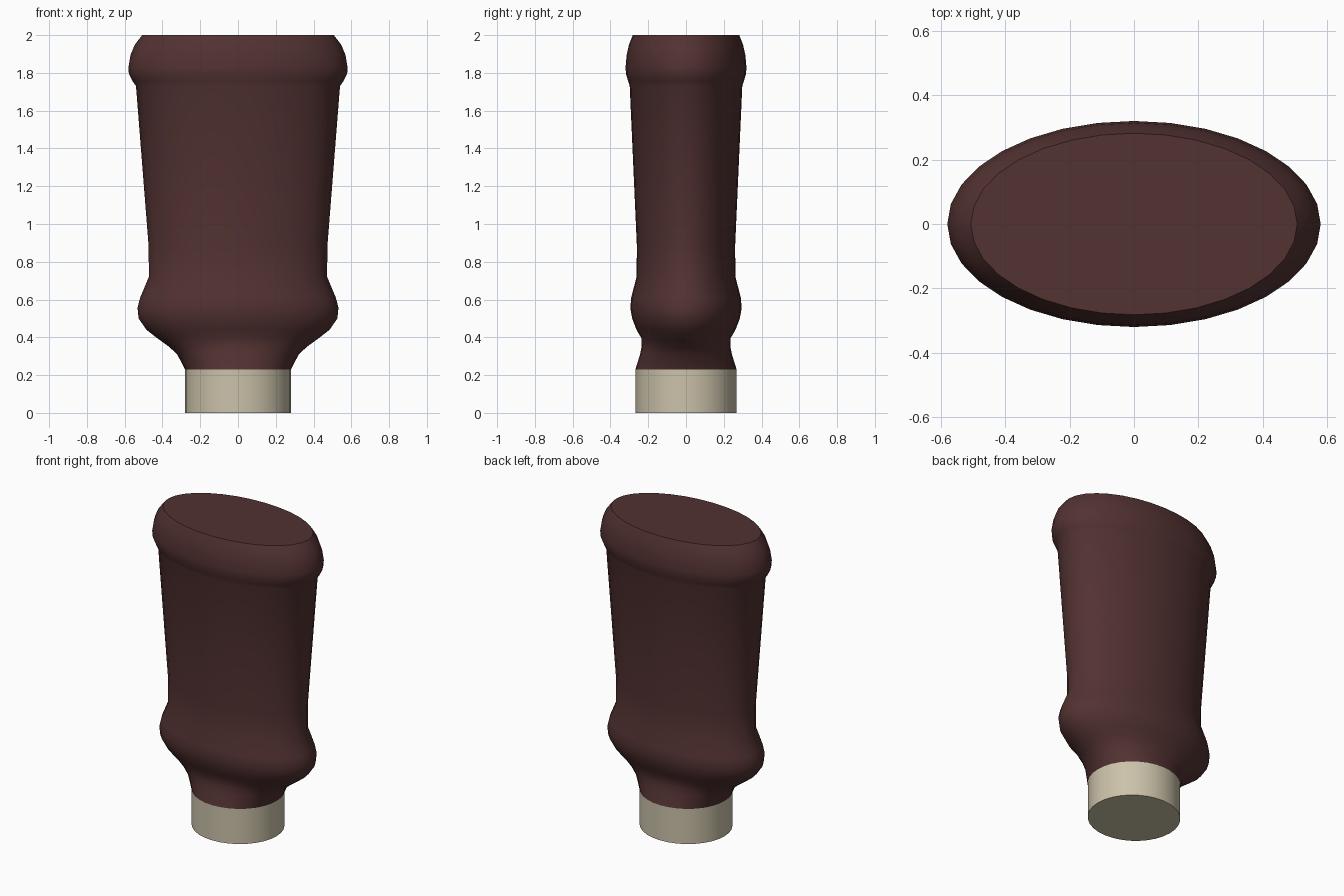
import bpy
import bmesh
import math

if "Cube" in bpy.data.objects:
    bpy.data.objects.remove(bpy.data.objects["Cube"])

SIDES = 32


def loft(name, rings, color, cap_bottom=False, cap_top=False):
    """Skin a stack of ellipses given as (z, x radius, y radius)."""
    bm = bmesh.new()
    loops = []
    for z, rx, ry in rings:
        angles = [2 * math.pi * i / SIDES for i in range(SIDES)]
        loops.append([bm.verts.new((rx * math.cos(a), ry * math.sin(a), z)) for a in angles])
    for low, high in zip(loops, loops[1:]):
        for i in range(SIDES):
            j = (i + 1) % SIDES
            bm.faces.new((low[i], low[j], high[j], high[i]))
    if cap_bottom:
        bm.faces.new(loops[0][::-1])
    if cap_top:
        bm.faces.new(loops[-1])
    mesh = bpy.data.meshes.new(name)
    bm.to_mesh(mesh)
    bm.free()
    obj = bpy.data.objects.new(name, mesh)
    bpy.context.collection.objects.link(obj)

    mat = bpy.data.materials.new(name + "_color")
    mat.diffuse_color = color
    mat.use_nodes = True
    mat.node_tree.nodes["Principled BSDF"].inputs["Base Color"].default_value = mat.diffuse_color
    mesh.materials.append(mat)

    bpy.ops.object.select_all(action='DESELECT')
    obj.select_set(True)
    bpy.context.view_layer.objects.active = obj
    bpy.ops.object.shade_smooth_by_angle(angle=math.radians(35))
    return obj


# Pale collar at the bottom
loft("base_collar", [(0, 0.28, 0.268), (0.23, 0.28, 0.268)],
     (0.60, 0.54, 0.40, 1), cap_bottom=True)

# Dark grip: flared neck, lower bulge, tapered shaft, rounded pommel
loft("grip", [
    (0.23, 0.28, 0.268),
    (0.31, 0.322, 0.243),
    (0.35, 0.365, 0.235),
    (0.395, 0.427, 0.236),
    (0.44, 0.485, 0.262),
    (0.50, 0.526, 0.285),
    (0.555, 0.532, 0.295),
    (0.61, 0.518, 0.29),
    (0.72, 0.472, 0.262),
    (0.88, 0.473, 0.26),
    (1.73, 0.54, 0.298),
    (1.755, 0.557, 0.306),
    (1.795, 0.578, 0.318),
    (1.83, 0.58, 0.32),
    (1.895, 0.569, 0.314),
    (1.95, 0.546, 0.302),
    (2.00, 0.507, 0.282),
], (0.085, 0.032, 0.031, 1), cap_top=True)
